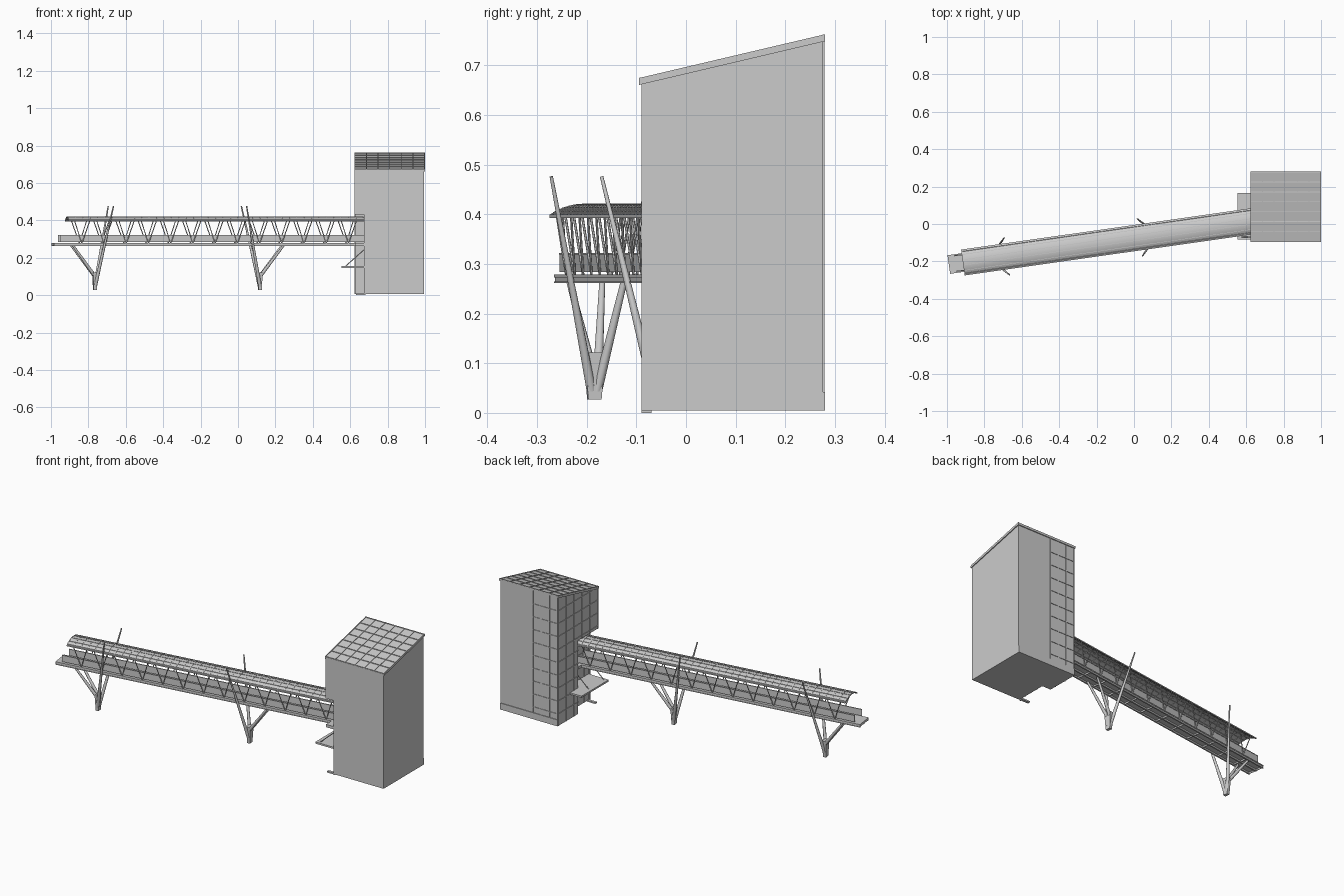
import bpy, bmesh, math
from mathutils import Matrix, Vector

if "Cube" in bpy.data.objects:
    bpy.data.objects.remove(bpy.data.objects["Cube"])

# Bridge frame: local X runs along the bridge, local Y across it
BRIDGE = Matrix.Translation((0, -0.0755, 0)) @ Matrix.Rotation(math.atan(0.1425), 4, 'Z')
WORLD = Matrix.Identity(4)


def finish(name, bm, matrix=WORLD, smooth=False):
    bmesh.ops.recalc_face_normals(bm, faces=bm.faces)
    me = bpy.data.meshes.new(name)
    bm.to_mesh(me)
    bm.free()
    ob = bpy.data.objects.new(name, me)
    bpy.context.collection.objects.link(ob)
    ob.matrix_world = matrix
    if smooth:
        bpy.ops.object.select_all(action='DESELECT')
        ob.select_set(True)
        bpy.context.view_layer.objects.active = ob
        bpy.ops.object.shade_smooth_by_angle(angle=math.radians(40))
    return ob


def box(bm, x0, x1, y0, y1, z0, z1):
    m = (Matrix.Translation(((x0 + x1) / 2, (y0 + y1) / 2, (z0 + z1) / 2))
         @ Matrix.Diagonal((x1 - x0, y1 - y0, z1 - z0, 1)))
    bmesh.ops.create_cube(bm, size=1, matrix=m)


def rod(bm, a, b, r0, r1=None, sides=6):
    a, b = Vector(a), Vector(b)
    d = b - a
    m = Matrix.Translation((a + b) / 2) @ d.to_track_quat('Z', 'Y').to_matrix().to_4x4()
    bmesh.ops.create_cone(bm, cap_ends=True, segments=sides, radius1=r0,
                          radius2=r0 if r1 is None else r1, depth=d.length, matrix=m)


def prism(bm, profile, x0, x1):
    """Extrude a closed (y, z) profile along x."""
    f = bm.faces.new([bm.verts.new((x0, y, z)) for y, z in profile])
    ext = bmesh.ops.extrude_face_region(bm, geom=[f])
    bmesh.ops.translate(bm, vec=(x1 - x0, 0, 0),
                        verts=[g for g in ext['geom'] if isinstance(g, bmesh.types.BMVert)])


def roof_z(y):
    return 0.661 + 0.235 * (y + 0.093)


def wedge(bm, x0, x1, y0, y1, z0):
    prism(bm, [(y0, z0), (y1, z0), (y1, roof_z(y1)), (y0, roof_z(y0))], x0, x1)


# ---------------- Tower ----------------
XL, XN, XR, YF, YN, YB, ZN = 0.627, 0.682, 0.995, -0.09, 0.09, 0.276, 0.43
bm = bmesh.new()
wedge(bm, XN, XR, YF, YB, 0.005)         # main block
wedge(bm, XL, XN, YN, YB, 0.005)         # glazed block behind the entrance notch
wedge(bm, XL, XN, YF, YN, ZN)            # block over the notch
finish('tower_walls', bm)

# Sloping roof slab and its glazing bars
bm = bmesh.new()
y0, y1 = -0.095, 0.28
prism(bm, [(y0, roof_z(y0)), (y1, roof_z(y1)),
           (y1, roof_z(y1) + 0.011), (y0, roof_z(y0) + 0.011)], 0.622, 1.0)
finish('tower_roof', bm)

bm = bmesh.new()
for i in range(7):
    x = 0.6245 + i * (0.373 / 6)
    prism(bm, [(y0, roof_z(y0) + 0.01), (y1, roof_z(y1) + 0.01),
               (y1, roof_z(y1) + 0.014), (y0, roof_z(y0) + 0.014)], x - 0.002, x + 0.002)
for j in range(8):
    y = y0 + 0.003 + j * (y1 - y0 - 0.006) / 7
    box(bm, 0.622, 1.0, y - 0.002, y + 0.002, roof_z(y) + 0.008, roof_z(y) + 0.014)
finish('roof_glazing_bars', bm)

# Glazing bars on the left, back and notch faces
bm = bmesh.new()
T = 0.002
for i in range(6):
    y = YF + 0.003 + i * (YB - YF - 0.006) / 5
    box(bm, XL - 0.003, XL + 0.001, y - T, y + T, 0.005 if y > YN else ZN, roof_z(y))
for i in range(4):
    x = XL + T + i * 0.052
    box(bm, x - T, x + T, YB - 0.001, YB + 0.003, 0.04, roof_z(YB))
for k in range(1, 10):
    z = k * 0.0745
    back = YB if z < roof_z(YB) else 0.1
    front = YF if z > ZN else YN
    if z > roof_z(YF):
        front = -0.05
    box(bm, XL - 0.003, XL + 0.001, front, back, z - T, z + T)
    box(bm, XL, XL + 0.158, YB - 0.001, YB + 0.003, z - T, z + T)
    if z < ZN:
        box(bm, XN - 0.003, XN + 0.001, YF, YN, z - T, z + T)
        box(bm, XL, XN, YN - 0.003, YN + 0.001, z - T, z + T)
for y in (-0.045, 0.0, 0.045, YN - 0.002):
    box(bm, XN - 0.003, XN + 0.001, y - T, y + T, 0.005, ZN)
box(bm, XN - 0.007, XN + 0.001, YF, YF + 0.008, 0, ZN)
finish('wall_glazing_bars', bm)

# Plinth, door step and landing
bm = bmesh.new()
box(bm, XL, XR, YB - 0.002, 0.28, 0.005, 0.042)
finish('back_plinth', bm)
bm = bmesh.new()
box(bm, 0.63, XN, -0.085, -0.07, 0, 0.008)
finish('door_step', bm)
bm = bmesh.new()
box(bm, 0.625, XN, -0.089, YN, 0.263, 0.279)
finish('bridge_landing', bm)

# Entrance canopy with hanger rods
bm = bmesh.new()
box(bm, 0.553, XN, -0.083, 0.165, 0.146, 0.156)
finish('entrance_canopy', bm)
bm = bmesh.new()
for y in (-0.07, 0.07):
    rod(bm, (0.575, y, 0.155), (0.682, y, 0.25), 0.0025)
finish('canopy_hangers', bm)

# ---------------- Bridge ----------------
U1 = 0.674
bm = bmesh.new()
box(bm, -1.0, U1, -0.05, 0.05, 0.273, 0.279)
finish('bridge_deck', bm, BRIDGE)

# Floor beams below the deck
bm = bmesh.new()
for v in (-0.046, 0, 0.046):
    box(bm, -1.0, U1, v - 0.0015, v + 0.0015, 0.264, 0.274)
    box(bm, -1.0, U1, v - 0.004, v + 0.004, 0.262, 0.265)
for i in range(15):
    u = -0.998 + i * 0.118
    box(bm, u - 0.002, u + 0.002, -0.046, 0.046, 0.265, 0.274)
finish('deck_beams', bm, BRIDGE)

# Parapets
bm = bmesh.new()
for s in (-1, 1):
    box(bm, -0.965, U1, s * 0.042 - 0.0015, s * 0.042 + 0.0015, 0.284, 0.32)
    box(bm, -0.965, U1, s * 0.042 - 0.003, s * 0.042 + 0.003, 0.319, 0.322)
finish('parapets', bm, BRIDGE)

# V-shaped roof struts, eaves beams and cross ties
bm = bmesh.new()
for s in (-1, 1):
    for i in range(13):
        u = -0.85 + i * 0.12
        for d in (-0.043, 0.043):
            rod(bm, (u, s * 0.046, 0.277), (u + d, s * 0.06, 0.403), 0.0026)
    rod(bm, (-0.92, s * 0.06, 0.402), (U1, s * 0.06, 0.402), 0.004)
finish('roof_struts', bm, BRIDGE)

# Arched roof: shell, cross ribs and long purlins
W, H, Z0, N = 0.0685, 0.022, 0.398, 10
R = (W * W + H * H) / (2 * H)
A = math.asin(W / R)


def arc(t, off):
    a = -A + 2 * A * t
    return ((R + off) * math.sin(a), Z0 + H - R + (R + off) * math.cos(a))


def arch(bm, u0, u1, lo, hi):
    for i in range(N):
        p, q = i / N, (i + 1) / N
        prism(bm, [arc(p, lo), arc(q, lo), arc(q, hi), arc(p, hi)], u0, u1)


bm = bmesh.new()
lower = [arc(i / N, -0.003) for i in range(N + 1)]
upper = [arc(i / N, 0) for i in range(N, -1, -1)]
prism(bm, lower + upper, -0.924, U1)
finish('bridge_roof', bm, BRIDGE, True)

bm = bmesh.new()
for i in range(41):
    u = -0.924 + i * (U1 + 0.921) / 40
    arch(bm, u, u + 0.003, -0.005, 0.0015)
finish('roof_ribs', bm, BRIDGE)

bm = bmesh.new()
for i in range(0, N + 1, 2):
    y, z = arc(i / N, 0)
    box(bm, -0.924, U1, y - 0.0012, y + 0.0012, z - 0.005, z + 0.0018)
finish('roof_purlins', bm, BRIDGE)

# ---------------- Pylons ----------------
for name, x, lean in (('outer_pylon', -0.765, 1), ('inner_pylon', 0.117, -1)):
    bm = bmesh.new()
    # flared trunk
    res = bmesh.ops.create_cube(bm, size=1)
    for v in res['verts']:
        top = v.co.z > 0
        v.co = Vector((v.co.x * (0.024 if top else 0.017),
                       v.co.y * (0.042 if top else 0.027), 0.122 if top else 0.027))
    for s in (-1, 1):
        # tall mast and short strut under the deck
        rod(bm, (0, s * 0.006, 0.045), (lean * 0.086, s * 0.1, 0.476), 0.010, 0.0035, 10)
        rod(bm, (0, s * 0.008, 0.1), (-lean * 0.125, s * 0.034, 0.268), 0.0095, 0.006, 10)
    u = x / math.cos(math.atan(0.1425))
    finish(name, bm, BRIDGE @ Matrix.Translation((u, 0, 0)), True)
